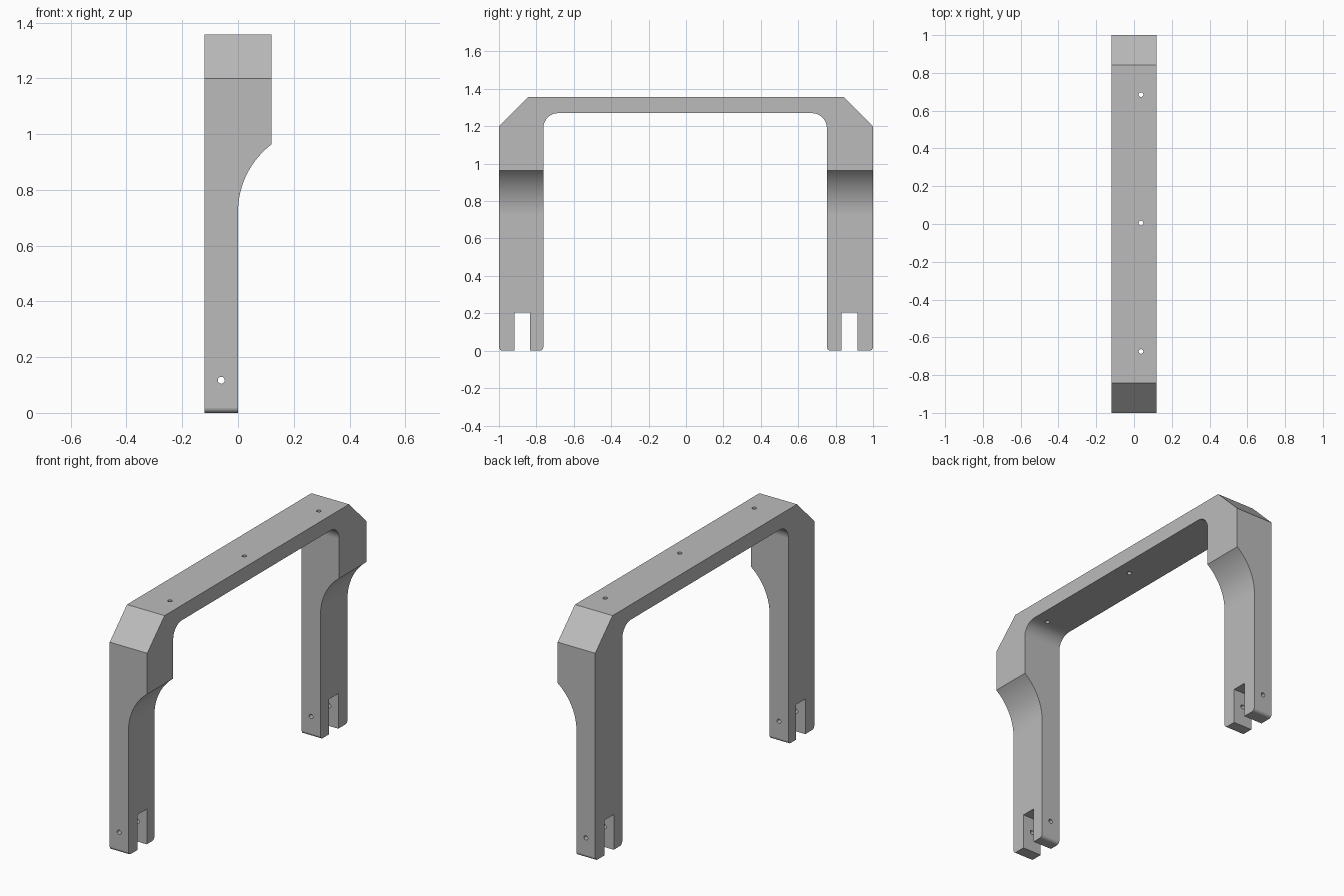
import bpy, bmesh
from math import sin, cos, pi, radians, asin
from mathutils import Vector, Matrix

cube = bpy.data.objects.get("Cube")
if cube:
    bpy.data.objects.remove(cube, do_unlink=True)

grey = bpy.data.materials.new("plain grey")
grey.use_nodes = True
colour = (0.5, 0.5, 0.5, 1)
grey.diffuse_color = colour
grey.node_tree.nodes["Principled BSDF"].inputs["Base Color"].default_value = colour


def arc(cu, cv, r, start, end, steps):
    """Points on a circular arc, angles in degrees."""
    angles = [radians(start + (end - start) * i / steps) for i in range(steps + 1)]
    return [(cu + r * cos(a), cv + r * sin(a)) for a in angles]


def prism(name, points, place, direction):
    """Extrude a flat outline along a direction."""
    bm = bmesh.new()
    face = bm.faces.new([bm.verts.new(place(u, v)) for u, v in points])
    ext = bmesh.ops.extrude_face_region(bm, geom=[face])
    moved = [g for g in ext["geom"] if isinstance(g, bmesh.types.BMVert)]
    bmesh.ops.translate(bm, verts=moved, vec=direction)
    bmesh.ops.recalc_face_normals(bm, faces=bm.faces)
    return finish(name, bm)


def finish(name, bm):
    mesh = bpy.data.meshes.new(name)
    bm.to_mesh(mesh)
    bm.free()
    mesh.materials.append(grey)
    obj = bpy.data.objects.new(name, mesh)
    bpy.context.collection.objects.link(obj)
    return obj


def drill(name, centre, length, axis):
    """Round cutter along the y or z axis."""
    bm = bmesh.new()
    turn = Matrix.Rotation(pi / 2, 4, 'X') if axis == 'Y' else Matrix()
    bmesh.ops.create_cone(bm, cap_ends=True, segments=24, radius1=0.0125,
                          radius2=0.0125, depth=length,
                          matrix=Matrix.Translation(centre) @ turn)
    return finish(name, bm)


# Arch outline seen from the side: legs with slotted feet, chamfered shoulders
half, top, inner_top = 0.12, 1.357, 1.27
foot, bend = 0.02, 0.08


def leg_foot(outer, inner, slot_outer, slot_inner):
    """Foot outline from the outer edge to the inner edge of one leg."""
    s = 1 if inner > outer else -1
    left = arc(foot, foot, foot, 180, 270, 6)
    right = arc(-foot, foot, foot, 270, 360, 6)
    return ([(outer + s * u, v) for u, v in left]
            + [(slot_outer, 0), (slot_outer, 0.203), (slot_inner, 0.203), (slot_inner, 0)]
            + [(inner + s * u, v) for u, v in right])


inner_front, inner_back = -0.763, 0.753
outline = leg_foot(-1, inner_front, -0.918, -0.833)
outline += arc(inner_front + bend, inner_top - bend, bend, 180, 90, 12)
outline += arc(inner_back - bend, inner_top - bend, bend, 90, 0, 12)
outline += leg_foot(1, inner_back, 0.916, 0.831)[::-1]
outline += [(1, 1.2), (0.842, top), (-0.842, top), (-1, 1.2)]
frame = prism("arch_frame", outline, lambda y, z: (-half, y, z), (2 * half, 0, 0))

# Cutter that thins the legs with a curved shoulder
radius, start_z, end_z = 0.306, 0.72, 0.963
sweep = 180 - asin((end_z - start_z) / radius) * 180 / pi
relief = [(0, -0.1)] + arc(radius, start_z, radius, 180, sweep, 20)
relief += [(0.3, end_z), (0.3, -0.1)]
cutters = [prism("leg_relief_cutter", relief, lambda x, z: (x, -1.1, z), (0, 2.2, 0))]

# Pin holes through the feet and screw holes through the top bar
for label, y in (("front", -0.88), ("back", 0.88)):
    cutters.append(drill(label + "_pin_hole_cutter", Vector((-0.06, y, 0.117)), 0.4, 'Y'))
for label, y in (("front", -0.675), ("middle", 0.005), ("back", 0.685)):
    cutters.append(drill(label + "_screw_hole_cutter", Vector((0.037, y, 1.31)), 0.3, 'Z'))

bpy.ops.object.select_all(action='DESELECT')
frame.select_set(True)
bpy.context.view_layer.objects.active = frame
for cutter in cutters:
    cut = frame.modifiers.new("cut", 'BOOLEAN')
    cut.operation = 'DIFFERENCE'
    cut.solver = 'EXACT'
    cut.object = cutter
    bpy.ops.object.modifier_apply(modifier=cut.name)
    bpy.data.objects.remove(cutter, do_unlink=True)

# Smooth the rounded parts and keep the flat faces flat
bpy.ops.object.shade_smooth_by_angle(angle=radians(30))
weighted = frame.modifiers.new("even_normals", 'WEIGHTED_NORMAL')
weighted.keep_sharp = True
